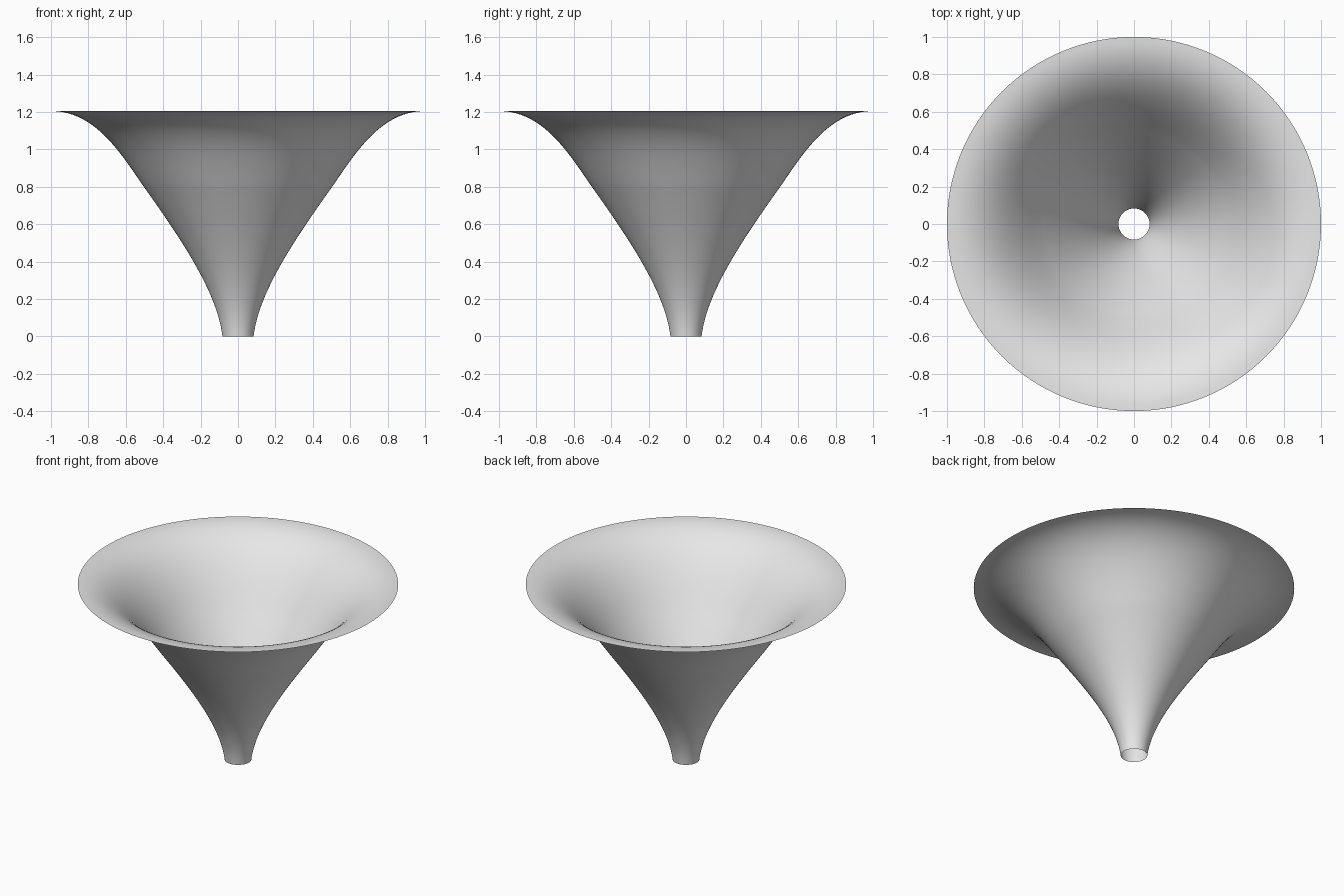
import bpy, bmesh, math
from mathutils import Vector
from mathutils.geometry import interpolate_bezier

cube = bpy.data.objects.get("Cube")
if cube:
    bpy.data.objects.remove(cube, do_unlink=True)

# Single light grey finish
grey = bpy.data.materials.new("light_grey")
grey.use_nodes = True
colour = (0.8, 0.8, 0.8, 1)
grey.diffuse_color = colour
grey.node_tree.nodes["Principled BSDF"].inputs["Base Color"].default_value = colour


def curve_section(points, steps):
    """Points along one bezier piece of the profile, given as (radius, height)."""
    return interpolate_bezier(*[Vector((r, 0, z)) for r, z in points], steps)


# Flared profile: narrow spout rising to a sloping wall, then a flat lip
wall = curve_section([(0.083, 0), (0.11, 0.22), (0.27, 0.47), (0.475, 0.76)], 25)
lip = curve_section([(0.475, 0.76), (0.6, 0.93), (0.74, 1.205), (1, 1.205)], 25)
profile = wall + lip[1:]

# Spin the profile into an open, single-walled funnel
bm = bmesh.new()
verts = [bm.verts.new(p) for p in profile]
edges = [bm.edges.new(pair) for pair in zip(verts, verts[1:])]
bmesh.ops.spin(bm, geom=verts + edges, cent=(0, 0, 0), axis=(0, 0, 1),
               angle=math.tau, steps=128)
bmesh.ops.remove_doubles(bm, verts=bm.verts, dist=0.0005)

# Make the faces point away from the axis
bm.normal_update()
bm.faces.ensure_lookup_table()
face = bm.faces[0]
centre = face.calc_center_median()
if face.normal.x * centre.x + face.normal.y * centre.y < 0:
    bmesh.ops.reverse_faces(bm, faces=bm.faces)
for f in bm.faces:
    f.smooth = True

mesh = bpy.data.meshes.new("funnel")
bm.to_mesh(mesh)
bm.free()
mesh.materials.append(grey)
funnel = bpy.data.objects.new("funnel", mesh)
bpy.context.collection.objects.link(funnel)
